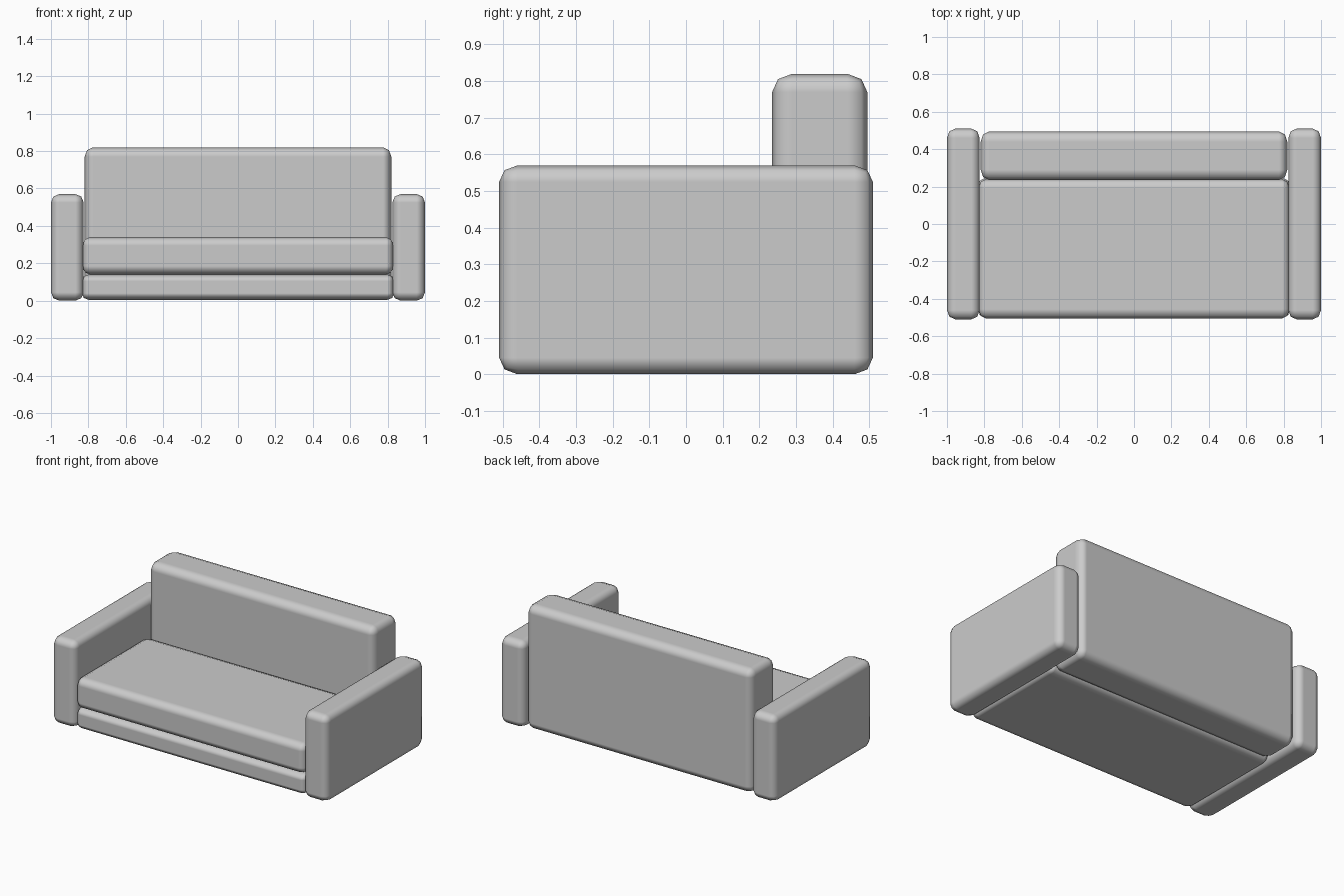
import bpy
from mathutils import Vector

cube = bpy.data.objects.get("Cube")
if cube:
    bpy.data.objects.remove(cube, do_unlink=True)

# Upholstery colour
fabric = bpy.data.materials.new("grey_fabric")
fabric.use_nodes = True
GREY = (0.6, 0.6, 0.6, 1)
fabric.diffuse_color = GREY
fabric.node_tree.nodes["Principled BSDF"].inputs["Base Color"].default_value = GREY


def cushion(name, low, high, rounding):
    """Box between two corners; the rounding is given per axis."""
    low, high, rounding = Vector(low), Vector(high), Vector(rounding)
    bpy.ops.mesh.primitive_cube_add(size=1, location=(low + high) / 2)
    obj = bpy.context.object
    obj.name = name
    size = high - low
    # The object scale stretches a unit bevel to the wanted rounding
    for v in obj.data.vertices:
        v.co = [c * s / r for c, s, r in zip(v.co, size, rounding)]
    obj.scale = rounding
    obj.data.materials.append(fabric)
    bpy.ops.object.shade_smooth()
    bevel = obj.modifiers.new("rounded_edges", 'BEVEL')
    bevel.width = 1
    bevel.segments = 2
    bevel.harden_normals = True
    return obj


# Base, seat and backrest
cushion("base", (-0.835, -0.5, 0.005), (0.835, 0.245, 0.14), (0.035, 0.05, 0.035))
cushion("seat", (-0.832, -0.505, 0.14), (0.832, 0.24, 0.34), (0.04, 0.05, 0.045))
cushion("backrest", (-0.82, 0.235, 0.005), (0.82, 0.495, 0.82), (0.045, 0.055, 0.05))

# Armrests
for name, inner, outer in (("right_armrest", -0.825, -1), ("left_armrest", 0.825, 1)):
    cushion(name, (min(inner, outer), -0.51, 0), (max(inner, outer), 0.51, 0.57),
            (0.045, 0.05, 0.045))
